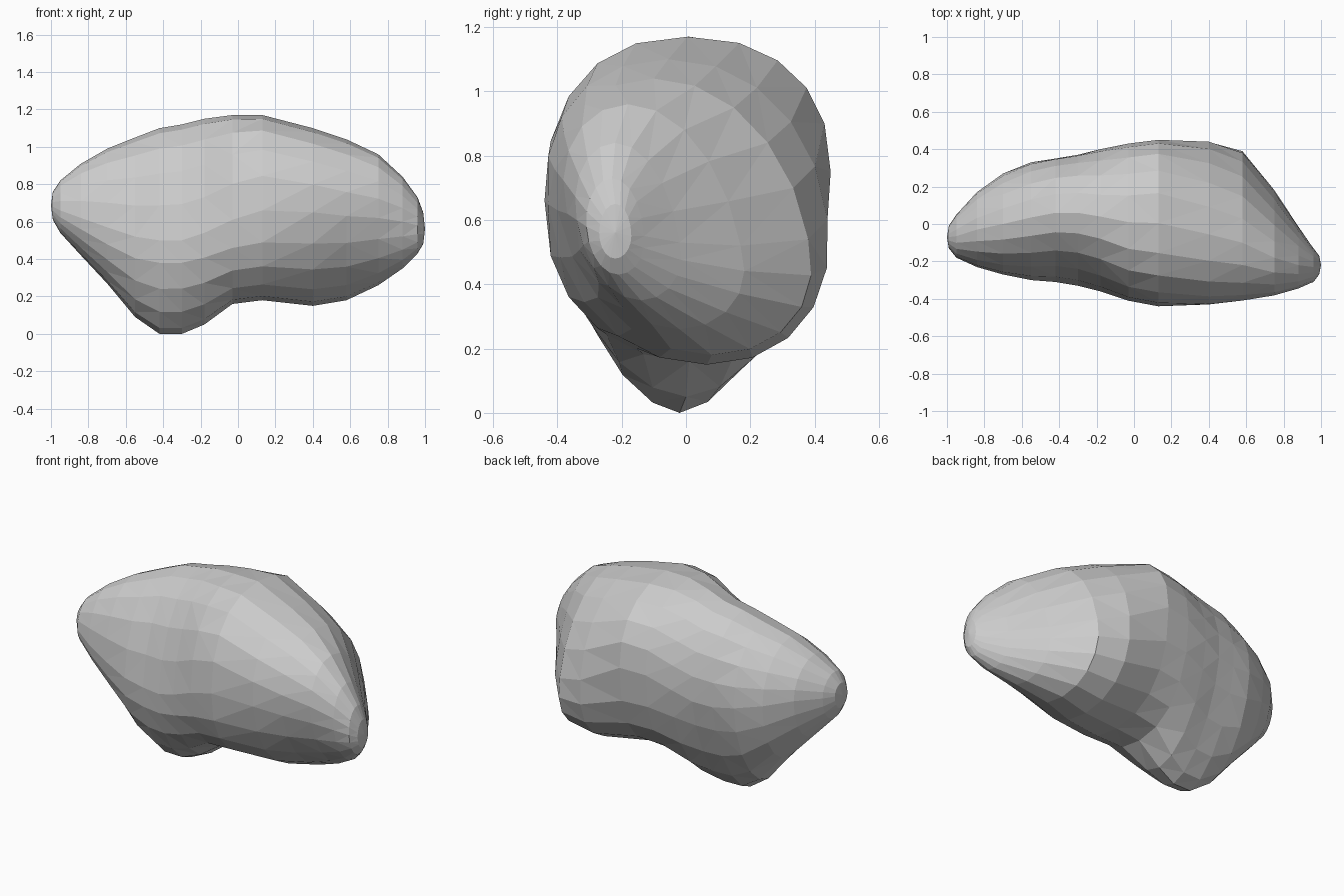
import bpy
import bmesh
from math import sin, cos, tau, copysign

# Remove the default object
default_object = bpy.data.objects.get("Cube")
if default_object:
    bpy.data.objects.remove(default_object, do_unlink=True)

# Cross-sections along x:
# x, front y, back y, bottom z, top z, front waist z, back waist z, roundness power, lean
SECTIONS = [
    (-.99, -.13, -.01, .61, .76, .68, .7, 1, 0),
    (-.95, -.18, .05, .54, .82, .66, .7, 1, 0),
    (-.84, -.23, .17, .42, .91, .62, .7, 1, 0),
    (-.7, -.27, .27, .27, .99, .57, .67, 1, 0),
    (-.55, -.3, .33, .09, 1.05, .52, .64, 1.1, .02),
    (-.42, -.31, .35, 0, 1.1, .5, .62, 1.2, .04),
    (-.3, -.33, .37, 0, 1.12, .5, .63, 1.2, .04),
    (-.18, -.36, .4, .05, 1.15, .54, .68, 1.1, .02),
    (-.03, -.41, .43, .16, 1.17, .61, .74, .92, 0),
    (.13, -.44, .45, .18, 1.17, .66, .75, .87, 0),
    (.4, -.43, .44, .15, 1.1, .65, .6, .94, -.06),
    (.58, -.4, .38, .18, 1.04, .63, .54, .98, -.09),
    (.75, -.37, .17, .26, .96, .62, .52, 1, -.08),
    (.88, -.34, -.02, .35, .84, .6, .53, 1, -.04),
    (.96, -.31, -.13, .43, .73, .58, .55, 1, -.01),
    (.99, -.27, -.17, .48, .65, .56, .55, 1, 0),
]
SIDES = 20


def soft_power(value, power):
    """Raise to a power while keeping the sign."""
    return copysign(abs(value) ** power, value)


def add_ring(bm, section):
    """Add one egg-shaped cross-section and return its vertices."""
    x, front, back, bottom, top, front_waist, back_waist, roundness, lean = section
    centre, half_width = (front + back) / 2, (back - front) / 2
    ring = []
    for step in range(SIDES):
        angle = tau * step / SIDES
        across, upward = cos(angle), sin(angle)
        power = min(roundness, 1) if upward > 0 else roundness
        # A positive lean moves the top to the back and the underside to the front
        y = centre + half_width * soft_power(across, power) + lean * upward
        waist = front_waist + (back_waist - front_waist) * (1 + across) / 2
        reach = top - waist if upward > 0 else waist - bottom
        ring.append(bm.verts.new((x, y, waist + reach * soft_power(upward, power))))
    return ring


def add_tip(bm, ring, x):
    """Close an end with a shallow fan of triangles."""
    centre = sum((v.co for v in ring), ring[0].co * 0) / SIDES
    tip = bm.verts.new((x, centre.y, centre.z))
    for step in range(SIDES):
        bm.faces.new((tip, ring[step], ring[(step + 1) % SIDES]))


# Loft the faceted body through all sections
bm = bmesh.new()
rings = [add_ring(bm, section) for section in SECTIONS]
for first, second in zip(rings, rings[1:]):
    for step in range(SIDES):
        after = (step + 1) % SIDES
        bm.faces.new((first[step], first[after], second[after], second[step]))
add_tip(bm, rings[0], -1)
add_tip(bm, rings[-1], 1)
bmesh.ops.recalc_face_normals(bm, faces=bm.faces[:])
bmesh.ops.triangulate(bm, faces=bm.faces[:], quad_method='SHORT_EDGE')

# Make the stone object with flat faces
mesh = bpy.data.meshes.new("stone_body")
bm.to_mesh(mesh)
bm.free()
stone = bpy.data.objects.new("stone_body", mesh)
bpy.context.collection.objects.link(stone)

# Plain grey colour
grey = bpy.data.materials.new("plain_grey")
grey.use_nodes = True
colour = (.6, .6, .6, 1)
grey.diffuse_color = colour
grey.node_tree.nodes["Principled BSDF"].inputs["Base Color"].default_value = colour
mesh.materials.append(grey)
